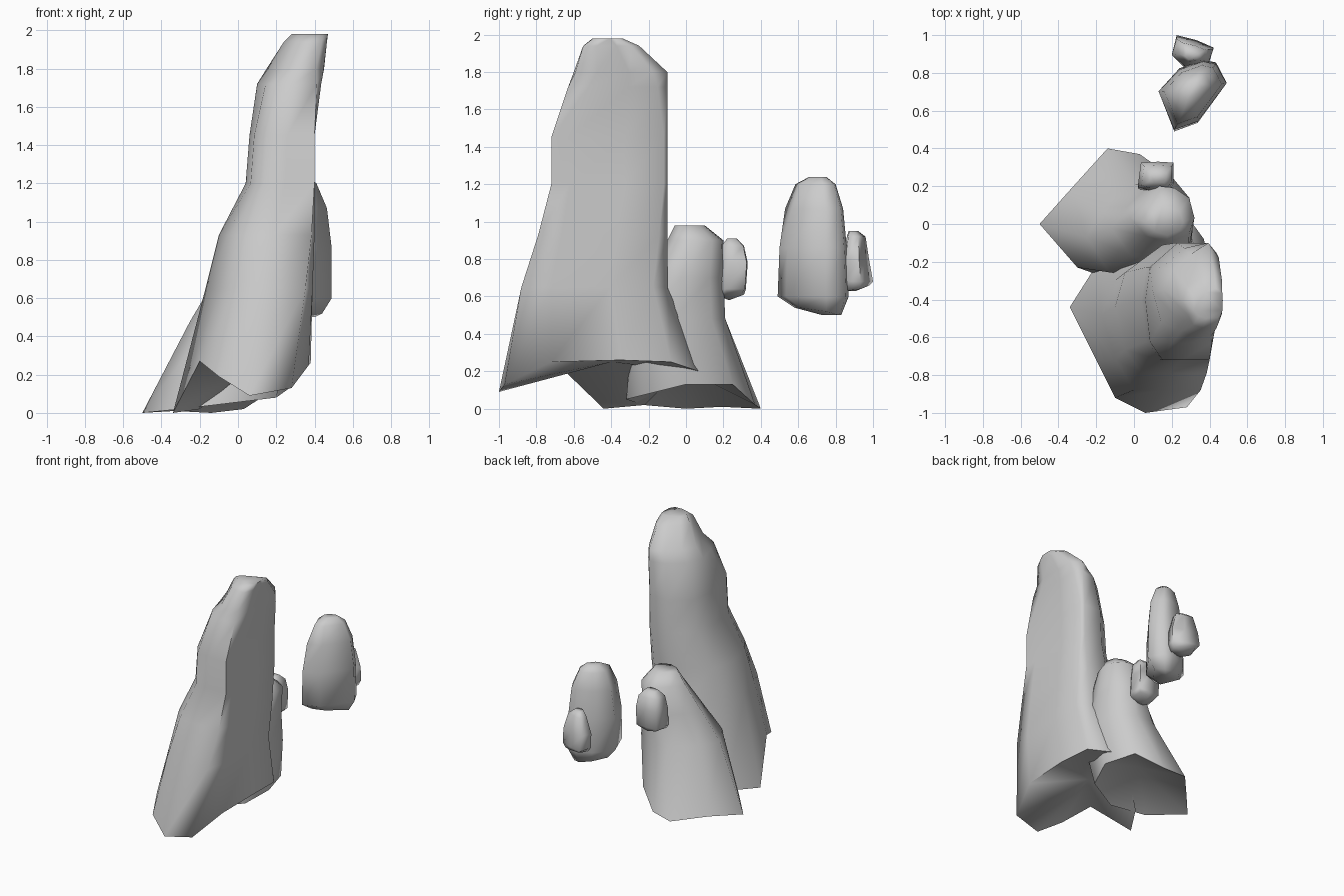
import bpy, bmesh, math

def fill(t, k):
    """Push a 0..1 coordinate outwards so that sections get squarer."""
    return min(1, max(0, .5 + (t - .5) * k))

def rock(name, foot, rings, under):
    """Loft a rock from a jagged foot outline; rings = (z, x0, x1, y0, y1, squareness)."""
    xs, ys = [p[0] for p in foot], [p[1] for p in foot]
    ax, bx, ay, by = min(xs), max(xs), min(ys), max(ys)
    bm = bmesh.new()
    loops = [[bm.verts.new(p) for p in foot]]
    for z, x0, x1, y0, y1, k in rings:
        loops.append([bm.verts.new((x0 + fill((x - ax) / (bx - ax), k) * (x1 - x0),
                                    y0 + fill((y - ay) / (by - ay), k) * (y1 - y0), z))
                      for x, y, _ in foot])
    n = len(foot)
    for a, b in zip(loops, loops[1:]):
        for i in range(n):
            j = (i + 1) % n
            bm.faces.new((a[i], a[j], b[j], b[i]))
    bm.faces.new(loops[-1])
    base = bm.verts.new(under)
    for i in range(n):
        bm.faces.new((loops[0][(i + 1) % n], loops[0][i], base))
    bmesh.ops.recalc_face_normals(bm, faces=bm.faces)
    me = bpy.data.meshes.new(name)
    bm.to_mesh(me)
    bm.free()
    ob = bpy.data.objects.new(name, me)
    bpy.context.collection.objects.link(ob)
    bpy.context.view_layer.objects.active = ob
    ob.select_set(True)
    bpy.ops.object.shade_smooth_by_angle(angle=math.radians(85))
    ob.select_set(False)
    return ob

# Tall leaning spire with a flat back
rock("tall_rock",
     [(-.34, -.44, 0), (-.2, -.72, .27), (-.1, -.92, .19), (.06, -1, .09),
      (.28, -.97, .13), (.37, -.72, .25), (.38, -.35, .26), (.37, -.08, .25),
      (.24, .1, .19), (.02, -.04, .2), (-.2, -.22, .02)],
     [(.65, -.17, .39, -.88, -.1, 1.2), (.93, -.1, .4, -.79, -.1, 1.3),
      (1.2, .04, .4, -.72, -.1, 1.4), (1.45, .06, .4, -.72, -.1, 1.4),
      (1.72, .1, .435, -.63, -.1, 1.2), (1.8, .15, .45, -.6, -.1, 1.02),
      (1.94, .24, .465, -.55, -.25, 1.05), (1.98, .28, .47, -.5, -.34, 1)],
     (.08, -.4, .25))

# Shorter rock leaning on the spire
rock("middle_rock",
     [(-.5, 0, 0), (-.3, -.23, .02), (-.05, -.32, .05), (.2, -.2, .08),
      (.27, 0, .13), (.2, .25, .13), (.03, .37, .02), (-.14, .4, 0),
      (-.33, .19, .01)],
     [(.48, -.25, .3, -.28, .21, 1.2), (.7, -.12, .31, -.2, .2, 1.1),
      (.9, -.02, .32, -.1, .2, 1.02), (.98, .06, .26, -.06, .1, 1)],
     (0, .05, .18))

# Pebble stuck to the middle rock
rock("small_rock",
     [(.03, .2, .62), (.08, .18, .6), (.16, .18, .6), (.19, .22, .62),
      (.19, .3, .62), (.12, .31, .61), (.05, .3, .62)],
     [(.64, .02, .21, .17, .32, 1.1), (.78, .02, .21, .18, .33, 1.1),
      (.87, .04, .2, .19, .31, 1.1), (.91, .08, .17, .22, .27, 1.1)],
     (.11, .23, .58))

# Floating rock
rock("floating_rock",
     [(.18, .72, .54), (.24, .58, .54), (.33, .61, .54), (.44, .75, .52),
      (.4, .82, .5), (.35, .83, .5), (.26, .8, .52)],
     [(.6, .13, .49, .49, .87, 1), (.86, .13, .49, .5, .86, 1),
      (1.07, .16, .465, .53, .84, 1), (1.2, .21, .41, .585, .8, 1),
      (1.24, .26, .36, .66, .75, 1)],
     (.31, .73, .5))

# Pebble stuck to the floating rock
rock("floating_small_rock",
     [(.23, .9, .64), (.28, .85, .63), (.38, .86, .63), (.4, .93, .64),
      (.33, .96, .65), (.25, .98, .66)],
     [(.68, .2, .42, .83, 1, 1), (.79, .2, .42, .84, .98, 1),
      (.92, .24, .38, .86, .96, 1), (.95, .27, .34, .87, .92, 1)],
     (.31, .91, .63))
